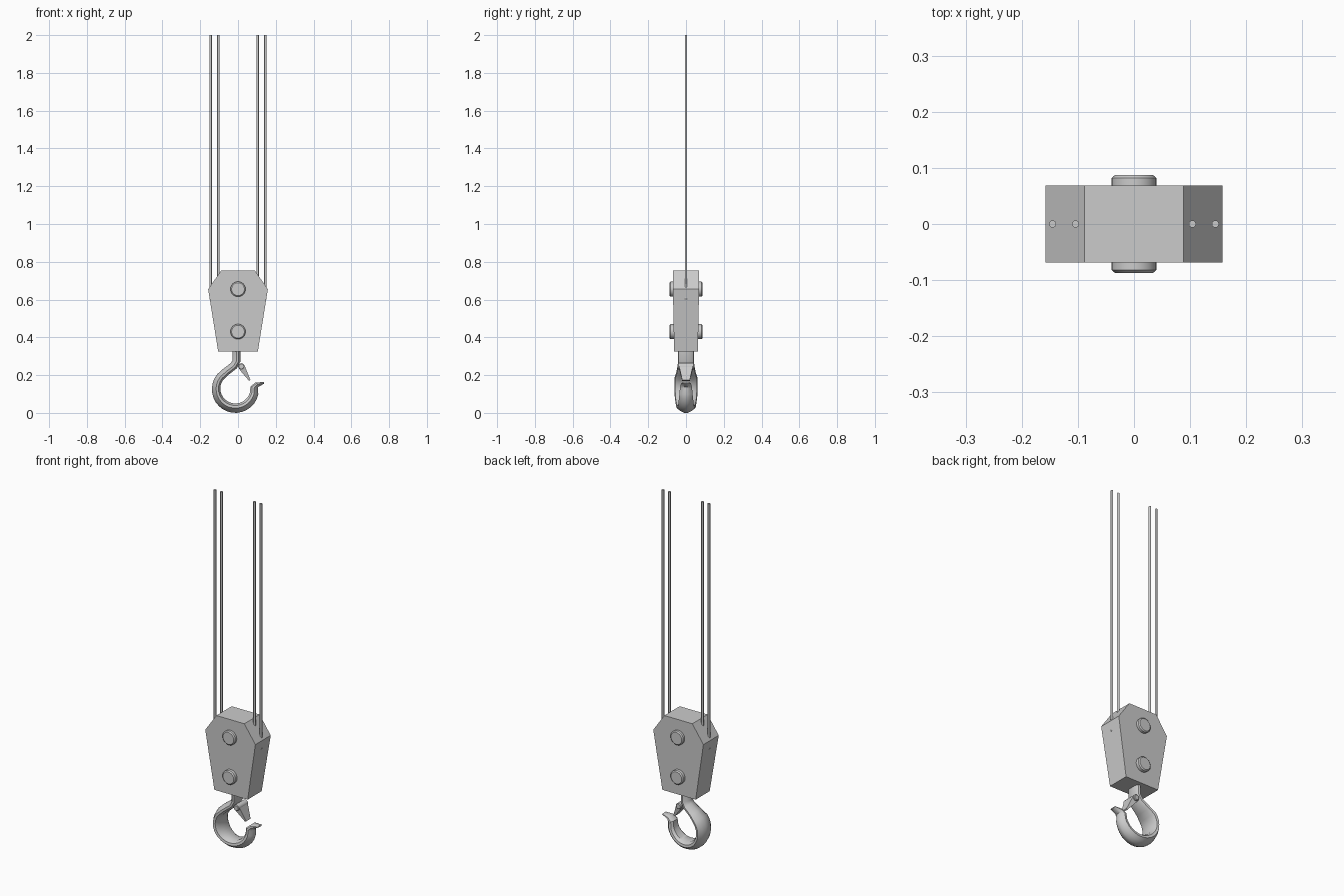
import bpy, bmesh, math
from mathutils import Vector

if "Cube" in bpy.data.objects:
    bpy.data.objects.remove(bpy.data.objects["Cube"])


def finish(name, bm, smooth=None):
    bmesh.ops.recalc_face_normals(bm, faces=bm.faces)
    me = bpy.data.meshes.new(name)
    bm.to_mesh(me)
    bm.free()
    ob = bpy.data.objects.new(name, me)
    bpy.context.collection.objects.link(ob)
    if smooth:
        bpy.ops.object.select_all(action='DESELECT')
        ob.select_set(True)
        bpy.context.view_layer.objects.active = ob
        bpy.ops.object.shade_smooth_by_angle(angle=math.radians(smooth))
    return ob


def loft(name, rings, smooth=None):
    """Skin equal-length closed rings and cap both ends."""
    bm = bmesh.new()
    vs = [[bm.verts.new(p) for p in r] for r in rings]
    n = len(vs[0])
    for a, b in zip(vs, vs[1:]):
        for i in range(n):
            bm.faces.new((a[i], a[(i + 1) % n], b[(i + 1) % n], b[i]))
    bm.faces.new(vs[0])
    bm.faces.new(vs[-1])
    return finish(name, bm, smooth)


def y_pin(name, x, z, profile, n=32):
    """Turned pin along y; profile is (y, radius)."""
    ang = [2 * math.pi * i / n for i in range(n)]
    return loft(name, [[(x + r * math.cos(a), y, z + r * math.sin(a)) for a in ang]
                       for y, r in profile], 30)


# pulley block housing, slightly thinner at the bottom
outline = [(-0.105, 0.325), (0.105, 0.325), (0.158, 0.655),
           (0.088, 0.755), (-0.088, 0.755), (-0.158, 0.655)]
depth = lambda z: 0.063 + 0.006 * min(1, (z - 0.325) / 0.33)
loft("block_housing", [[(x, s * depth(z), z) for x, z in outline] for s in (-1, 1)])

# axle caps through the housing
for label, z in (("upper", 0.655), ("lower", 0.43)):
    y_pin(label + "_axle", 0, z, [(-0.087, 0.034), (-0.082, 0.04), (0.082, 0.04), (0.087, 0.034)])

# hoisting cables
for i, x in enumerate((-0.145, -0.104, 0.104, 0.145)):
    ring = [(x + 0.0065 * math.cos(a), 0.0065 * math.sin(a))
            for a in (k * math.pi / 6 for k in range(12))]
    loft(f"cable_{i + 1}", [[(px, py, z) for px, py in ring] for z in (0.6, 2.0)], 40)

# hook path stations: x, z, half thickness, half width
path = [(-0.008, 0.36, 0.021, 0.042), (-0.008, 0.275, 0.021, 0.042),
        (-0.022, 0.25, 0.021, 0.044), (-0.065, 0.217, 0.021, 0.051)]
for deg in range(142, 350, 12):
    a = math.radians(deg)
    t = 0.022 + 0.003 * max(0, -math.sin(a))
    w = 0.06 - 0.026 * max(0, (deg - 200) / 150)
    path.append((-0.014 + 0.102 * math.cos(a), 0.127 + 0.102 * math.sin(a), t, w))
path += [(0.086, 0.133, 0.021, 0.032), (0.1, 0.149, 0.014, 0.028), (0.138, 0.159, 0.004, 0.018)]

# cross-section: broad inside, narrow outside (thickness, width)
section = [(-1, -0.6), (-0.55, -0.95), (0, -1), (0.6, -0.65), (1, -0.2),
           (1, 0.2), (0.6, 0.65), (0, 1), (-0.55, 0.95), (-1, 0.6)]
rings = []
for i, (x, z, t, w) in enumerate(path):
    p, q = path[max(i - 1, 0)], path[min(i + 1, len(path) - 1)]
    d = Vector((q[0] - p[0], q[1] - p[1])).normalized()
    rings.append([(x + d.y * u * t, v * w, z - d.x * u * t) for u, v in section])
loft("hook", rings, 35)

# safety latch and its pivot
y_pin("latch_pivot", 0.018, 0.246, [(-0.044, 0.013), (-0.041, 0.017), (0.041, 0.017), (0.044, 0.013)], 20)
top, tip = Vector((0.022, 0.238)), Vector((0.062, 0.172))
d = (tip - top).normalized()
plates = []
for c, t, w in ((top, 0.017, 0.036), (tip, 0.004, 0.02)):
    plates.append([(c.x + d.y * a * t, b * w, c.y - d.x * a * t)
                   for a, b in ((-1, -1), (1, -1), (1, 1), (-1, 1))])
loft("safety_latch", plates)
